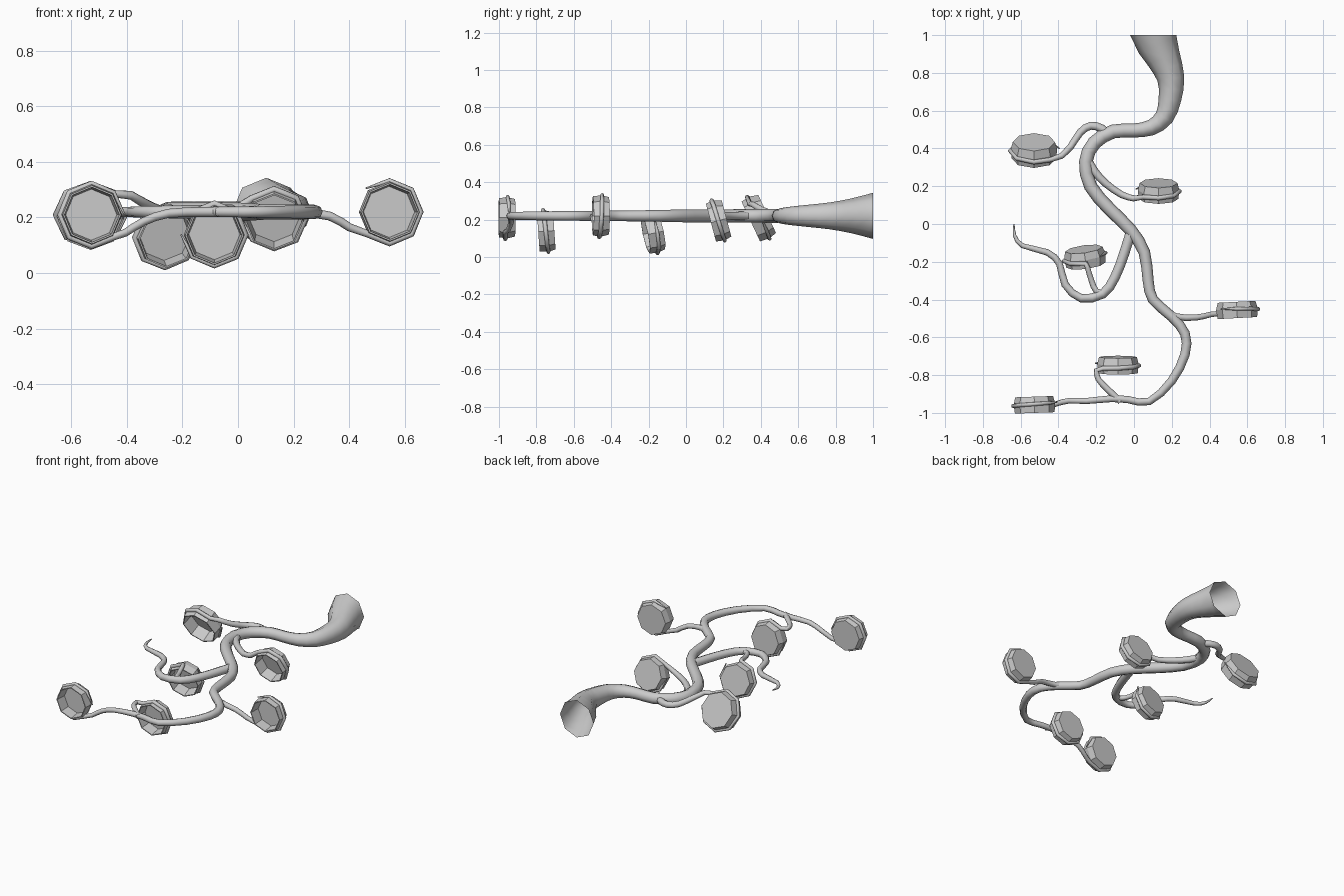
import bpy, bmesh, math
from mathutils import Vector, Matrix

if "Cube" in bpy.data.objects:
    bpy.data.objects.remove(bpy.data.objects["Cube"])

Z = 0.22  # height of the vine


def finish(name, bm, angle):
    bmesh.ops.recalc_face_normals(bm, faces=bm.faces)
    me = bpy.data.meshes.new(name)
    bm.to_mesh(me)
    bm.free()
    ob = bpy.data.objects.new(name, me)
    bpy.context.collection.objects.link(ob)
    bpy.ops.object.select_all(action='DESELECT')
    bpy.context.view_layer.objects.active = ob
    ob.select_set(True)
    bpy.ops.object.shade_smooth_by_angle(angle=math.radians(angle))
    return ob


def smooth_path(rows):
    """Catmull-Rom midpoint between each pair of (x, y, z, r) rows."""
    p = [Vector(r) for r in rows]
    out = []
    for i in range(len(p) - 1):
        a, b = p[max(i - 1, 0)], p[min(i + 2, len(p) - 1)]
        out += [p[i], (p[i] + p[i + 1]) * 0.5625 - (a + b) * 0.0625]
    return out + [p[-1]]


def tube(name, rows, start_dir=None, sides=8):
    """Tapered tube, open at its start and closed at its tip."""
    bm = bmesh.new()
    pts = [Vector(r[:3]) for r in rows]
    rings, side, n = [], None, len(pts)
    for i, p in enumerate(pts):
        t = Vector((0, 0, 0))
        if i > 0:
            t += (p - pts[i - 1]).normalized()
        if i < n - 1:
            t += (pts[i + 1] - p).normalized()
        t.normalize()
        if i == 0 and start_dir:
            t = Vector(start_dir)
        if side is None:
            side = t.cross(Vector((0, 0, 1)))
        side = (side - t * side.dot(t)).normalized()
        up = side.cross(t)
        ring = []
        for k in range(sides):
            a = 2 * math.pi * k / sides
            ring.append(bm.verts.new(p + (side * math.cos(a) + up * math.sin(a)) * rows[i][3]))
        rings.append(ring)
    for a, b in zip(rings, rings[1:]):
        for k in range(sides):
            j = (k + 1) % sides
            bm.faces.new((a[k], a[j], b[j], b[k]))
    bm.faces.new(rings[-1])
    return finish(name, bm, 50)


# Octagonal cup: (radius, depth) from back plate round the rim to the floor
CUP = [(0.100, 0.043), (0.110, 0.005), (0.105, -0.043), (0.099, -0.043), (0.092, 0.026)]


def cup(name, m):
    bm = bmesh.new()
    rings = [[bm.verts.new(m @ Vector((r * math.cos(k * math.pi / 4), y, r * math.sin(k * math.pi / 4))))
              for k in range(8)] for r, y in CUP]
    for a, b in zip(rings, rings[1:]):
        for k in range(8):
            j = (k + 1) % 8
            bm.faces.new((a[k], a[j], b[j], b[k]))
    bm.faces.new(rings[0])
    bm.faces.new(rings[-1])
    return finish(name, bm, 5)


def wrap(m, start, step_sign, steps, r0):
    """Tendril coiling round a cup, thinning to a point."""
    rows = []
    for i in range(steps + 1):
        a = math.radians(start + step_sign * 45 * i)
        f = i / steps
        rad = 0.112 + (0.008 if i == steps else 0)
        p = m @ Vector((rad * math.cos(a), -0.012 + 0.022 * f, rad * math.sin(a)))
        rows.append((*p, 0.003 if i == steps else r0 * (1 - 0.3 * f)))
    return rows


def place(loc, tilt=0, yaw=0, s=1.0):
    return (Matrix.Translation(loc) @ Matrix.Rotation(math.radians(yaw), 4, 'Z')
            @ Matrix.Rotation(math.radians(tilt), 4, 'X') @ Matrix.Scale(s, 4))


# Cups
cups = {
    'upper_left': place((-0.53, 0.39, 0.21), 25, 0, 1.12),
    'upper_right': place((0.13, 0.175, 0.195), 15),
    'middle_left': place((-0.26, -0.175, 0.13), 12, 8),
    'middle_right': place((0.545, -0.455, 0.22), 0, 3),
    'lower_middle': place((-0.085, -0.747, 0.138), 4),
    'lower_left': place((-0.527, -0.957, 0.21), 0, 2),
}
for key, m in cups.items():
    cup(key + '_cup', m)

# Main vine, ending in the coil of the lowest cup
trunk = [(0.102, 1.0, Z, .123), (0.155, .88, Z, .092), (0.195, .77, Z, .072), (0.19, .66, Z, .06),
         (0.16, .565, Z, .05), (0.09, .51, Z, .042), (0, .495, Z, .037), (-.11, .49, Z, .037),
         (-.21, .43, Z, .037), (-.255, .33, Z, .036), (-.23, .2, Z, .035), (-.13, .08, Z, .035),
         (-.02, -.03, Z, .034), (.055, -.15, Z, .031), (.075, -.3, Z, .029), (.1, -.4, Z, .028),
         (.2, -.49, Z, .027), (.27, -.58, Z, .026), (.27, -.69, Z, .025), (.2, -.83, Z, .023),
         (.08, -.94, Z, .02), (-.03, -.93, Z, .019), (-.12, -.925, Z, .018),
         (-.25, -.937, .215, .016), (-.34, -.935, .185, .015), (-.405, -.95, .145, .014)]
tube('main_vine', smooth_path(trunk) + wrap(cups['lower_left'], 315, -1, 7, .013), (0, -1, 0))

# Side tendrils: path, then start angle, direction and number of coil steps
tendrils = {
    'upper_left': ([(-.12, .46, Z, .022), (-.17, .505, Z, .022), (-.23, .52, Z, .021), (-.285, .485, .225, .02),
                    (-.335, .41, .25, .018), (-.385, .36, .28, .016)], 45, 1, 7),
    'upper_right': ([(-.25, .35, Z, .022), (-.21, .28, Z, .022), (-.15, .215, Z, .02), (-.065, .155, Z, .018),
                     (0, .135, .235, .016)], 135, -1, 7),
    'middle_left': ([(-.15, -.37, Z, .018), (-.2, -.355, Z, .016), (-.225, -.3, Z, .015),
                     (-.245, -.235, .235, .014)], 90, 1, 7),
    'middle_right': ([(.14, -.44, Z, .02), (.22, -.49, Z, .018), (.33, -.495, .205, .016),
                      (.4, -.48, .165, .015)], 225, 1, 6),
    'lower_middle': ([(-.07, -.94, Z, .017), (-.14, -.875, Z, .017), (-.19, -.82, Z, .015),
                      (-.2, -.775, Z, .014)], 135, -1, 7),
}
for key, (rows, start, sign, steps) in tendrils.items():
    tube(key + '_tendril', smooth_path(rows) + wrap(cups[key], start, sign, steps, .013))

# Free curling tendril on the left
curl = [(-.01, -.02, Z, .027), (-.05, -.15, Z, .027), (-.1, -.28, Z, .026), (-.165, -.37, Z, .025),
        (-.28, -.393, Z, .022), (-.365, -.32, Z, .02), (-.395, -.21, Z, .018), (-.46, -.15, Z, .017),
        (-.59, -.115, Z, .013), (-.632, -.06, Z, .009), (-.635, 0, .225, .003)]
tube('curling_tendril', smooth_path(curl))
